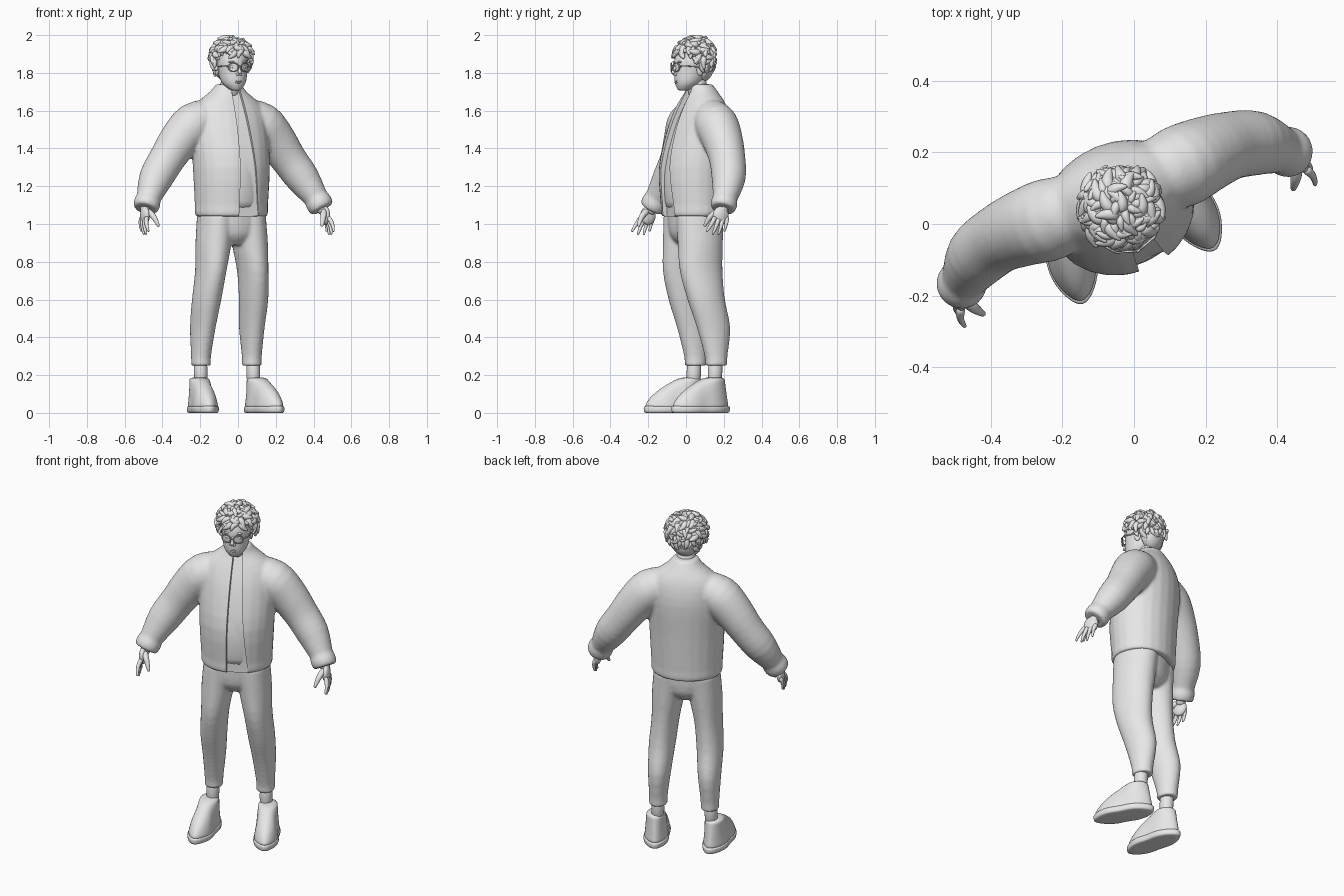
import bpy, bmesh, math, random
from math import cos, sin, pi, tau, sqrt, radians
from mathutils import Vector, Matrix

random.seed(4)
if "Cube" in bpy.data.objects:
    bpy.data.objects.remove(bpy.data.objects["Cube"])

# The figure is symmetric in its own frame, then turned as a whole
POSE = Matrix.Translation((-.035, .04, 0)) @ Matrix.Rotation(radians(22), 4, 'Z')
FOOT = Matrix.Translation((.175, -.03, 0)) @ Matrix.Rotation(radians(8), 4, 'Z')
UP = Vector((0, 0, 1))

grey = bpy.data.materials.new("light_grey")
grey.use_nodes = True
shade = (.8, .8, .8, 1)
grey.diffuse_color = shade
grey.node_tree.nodes["Principled BSDF"].inputs["Base Color"].default_value = shade


def finish(name, bm, mirror=False, subdivide=True, fuse=False, placement=None):
    """Turn a bmesh into a smooth object; fuse melts overlapping parts into one cloth surface."""
    bmesh.ops.recalc_face_normals(bm, faces=bm.faces)
    if placement:
        bm.transform(placement)
    for face in bm.faces:
        face.smooth = True
    mesh = bpy.data.meshes.new(name)
    bm.to_mesh(mesh)
    bm.free()
    mesh.materials.append(grey)
    ob = bpy.data.objects.new(name, mesh)
    bpy.context.collection.objects.link(ob)
    ob.matrix_world = POSE
    if fuse:
        remesh = ob.modifiers.new("Fuse", 'REMESH')
        remesh.mode, remesh.voxel_size, remesh.use_smooth_shade = 'VOXEL', .009, True
        ob.modifiers.new("Soften", 'SMOOTH').iterations = 8
    elif subdivide:
        ob.modifiers.new("Smooth", 'SUBSURF').levels = 1
    if mirror:
        ob.modifiers.new("Mirror", 'MIRROR')
    return ob


def flow(keys, steps=3):
    """Smooth curve through key values of any dimension."""
    keys = [Vector(key) for key in keys]
    padded = [keys[0], *keys, keys[-1]]
    result = []
    for before, start, end, after in zip(padded, padded[1:], padded[2:], padded[3:]):
        leave, arrive, span = (end - before) / 2, (after - start) / 2, end - start
        for i in range(steps):
            t = i / steps
            result.append(start + leave * t + (span * 3 - leave * 2 - arrive) * t ** 2
                          + (leave + arrive - span * 2) * t ** 3)
    return result + [keys[-1]]


def skin(bm, rings):
    """Bridge closed point rings and cap both ends."""
    rows = [[bm.verts.new(point) for point in ring] for ring in rings]
    count = len(rows[0])
    for low, high in zip(rows, rows[1:]):
        for i in range(count):
            j = (i + 1) % count
            bm.faces.new((low[i], low[j], high[j], high[i]))
    bm.faces.new(rows[0])
    bm.faces.new(rows[-1])


def oval(x, y, z, width, depth, sides=24):
    """Horizontal ellipse given by its half width and half depth."""
    turns = [tau * i / sides for i in range(sides)]
    return [Vector((x + width * cos(t), y + depth * sin(t), z)) for t in turns]


def stack(name, ovals, **options):
    bm = bmesh.new()
    skin(bm, [oval(*o) for o in ovals])
    return finish(name, bm, **options)


def tube(bm, path, sides=8):
    """Round tube through (x, y, z, radius) points."""
    points = [Vector(p[:3]) for p in path]
    rings = []
    for i, (point, p) in enumerate(zip(points, path)):
        heading = points[min(i + 1, len(points) - 1)] - points[max(i - 1, 0)]
        turn = heading.to_track_quat('Z', 'Y')
        rings.append([point + turn @ ring_point for ring_point in oval(0, 0, 0, p[3], p[3], sides)])
    skin(bm, rings)


def blob(bm, place, size):
    matrix = Matrix.LocRotScale(Vector(place), None, Vector(size))
    bmesh.ops.create_uvsphere(bm, u_segments=16, v_segments=10, radius=1, matrix=matrix)


def add_other_side(bm):
    """Copy everything so far to the opposite side."""
    copy = bmesh.ops.duplicate(bm, geom=bm.verts[:] + bm.edges[:] + bm.faces[:])
    for element in copy["geom"]:
        if isinstance(element, bmesh.types.BMVert):
            element.co.x *= -1


# Jacket: sleeves with gathered cuffs, body and hem band, fused
wrist, wrist_end = Vector((.478, -.012, 1.14)), Vector((.505, -.037, 1.08))
bm = bmesh.new()
tube(bm, flow([(.08, .05, 1.58, .09), (.19, .05, 1.53, .115), (.27, .055, 1.45, .108), (.35, .052, 1.34, .096),
               (.42, .03, 1.24, .09), (.48, -.015, 1.135, .064)]), 24)
tube(bm, [(*wrist.lerp(wrist_end, i / 5), .058 + .013 * sin(pi * (i + 1) / 7)) for i in range(6)], 24)
add_other_side(bm)
profile = flow([(0, 0, 1.1, .198, .17), (0, 0, 1.3, .208, .18), (0, .03, 1.5, .212, .16),
                (0, .045, 1.62, .19, .125), (0, .045, 1.7, .1, .085), (0, .035, 1.74, .068, .068)])
skin(bm, [oval(*o) for o in profile])
skin(bm, [oval(0, 0, z, .198 - tuck, .17 - tuck) for z, tuck in [(1.04, .004), (1.06, 0), (1.09, 0), (1.12, .012)]])
jacket = finish("jacket", bm, fuse=True)

# Front opening, cut along the chest and widening downward
bm = bmesh.new()
slots = []
for x, y, z, width, depth in [(0, 0, 1, .2, .17), *profile, (0, .035, 1.8, .07, .07)]:
    fall = 1.74 - z
    middle, half, floor = .012 + .035 * fall, .024 + .05 * fall, y - depth + .028
    slots.append([(middle - half, -.4, z), (middle + half, -.4, z), (middle + half, floor, z), (middle - half, floor, z)])
skin(bm, slots)
cutter = finish("opening_cutter", bm, subdivide=False)
cut = jacket.modifiers.new("Opening", 'BOOLEAN')
cut.operation, cut.object = 'DIFFERENCE', cutter
evaluated = jacket.evaluated_get(bpy.context.evaluated_depsgraph_get())
cut_mesh = bpy.data.meshes.new_from_object(evaluated)
jacket.modifiers.clear()
jacket.data = cut_mesh
cut_mesh.set_sharp_from_angle(angle=radians(45))
bpy.data.objects.remove(cutter)

# Shirt inside the opening
inset = .018
stack("shirt", [(x, y, z - inset * 2, width - inset, depth - inset) for x, y, z, width, depth in profile[:-1]])

# Hands: palm, thumb and four fanned fingers
bm = bmesh.new()
tube(bm, [(*wrist, .035), (*wrist_end, .032), (.512, -.045, 1.05, .028)])
blob(bm, (.515, -.052, 1.045), (.023, .045, .05))
for k in range(4):
    knuckle = Vector((.517, .022 * k - .085, 1.04))
    drop = Vector((.01, .012 * k - .055, -.07 - .03 * sin(pi * (k + .5) / 4)))
    bend = Vector((.01, 0, 0))
    tube(bm, [(*(knuckle + drop * t + bend * sin(pi * t)), .0145 * sqrt(1.15 - t)) for t in (0, .3, .6, .9, 1)])
tube(bm, flow([(.505, -.06, 1.07, .019), (.485, -.1, 1.04, .017), (.465, -.128, .985, .008)]))
finish("hands", bm, mirror=True)

# Trousers: legs and seat, fused
bm = bmesh.new()
skin(bm, [oval(*o) for o in flow([
    (.092, 0, 1.05, .09, .13), (.104, -.004, .9, .09, .124), (.12, -.005, .75, .076, .118),
    (.134, .018, .6, .073, .103), (.14, .058, .45, .063, .092), (.145, .07, .3, .051, .062), (.145, .07, .25, .052, .06)])])
add_other_side(bm)
skin(bm, [oval(*o) for o in flow([(0, 0, .89, .05, .08), (0, 0, .95, .15, .125), (0, 0, 1.08, .18, .135)])])
finish("trousers", bm, fuse=True)
stack("ankles", [(.15, .066 - .04 * drop, .3 - drop, .036, .039) for drop in (0, .08, .16)], mirror=True)


# Shoes: flat soles, uppers that recede from toe to ankle, laces
def shoe_outline(z, front, back, width):
    ring = oval(0, (front + back) / 2, z, width, (back - front) / 2)
    for p in ring:  # broaden the ends
        p.x *= 1 + .2 * abs(sin(pi * p.y / .17))
    return ring


bm = bmesh.new()
skin(bm, [shoe_outline(z, inset - .178, .178 - inset, .066 - inset)
          for z, inset in [(0, .012), (0, .003), (.025, 0), (.035, .003), (.037, .012)]])
finish("shoe_soles", bm, mirror=True, placement=FOOT)

bm = bmesh.new()
rise = [i / 8 for i in range(9)]
skin(bm, [shoe_outline(.02 + .17 * t, .2 * t ** 1.8 - .173, .17 - .03 * t, .063 - .02 * t) for t in rise])
finish("shoe_uppers", bm, mirror=True, placement=FOOT)

bm = bmesh.new()
for k in range(4):
    y, z = .025 * k - .075, .118 + .016 * k
    tube(bm, [(x, y + x * x * 9, z - x * x * 15, .005) for x in (-.033, -.015, .015, .033)], 6)
finish("shoe_laces", bm, mirror=True, placement=FOOT)

# Neck and head
stack("neck", [(0, .035, 1.65, .058, .058), (0, .025, 1.71, .052, .052), (0, .01, 1.8, .05, .055)])
stack("head", flow([(0, -.06, 1.706, .022, .025), (0, -.035, 1.745, .062, .068), (0, -.015, 1.81, .077, .09),
                    (0, -.005, 1.88, .081, .098), (0, 0, 1.96, .05, .06)]))

# Nose, lips, eyes, brows and ears
bm = bmesh.new()
tube(bm, flow([(0, -.098, 1.84, .007), (0, -.11, 1.82, .009), (0, -.12, 1.795, .012)]))
for lip in (1.757, 1.749):
    blob(bm, (0, -.097, lip), (.02, .009, .005))
for side in (-1, 1):
    blob(bm, (side * .009, -.108, 1.792), (.008, .009, .007))
    blob(bm, (side * .032, -.09, 1.832), (.014, .009, .009))
    blob(bm, (side * .033, -.094, 1.858), (.022, .009, .006))
    blob(bm, (side * .08, .005, 1.815), (.009, .02, .03))
finish("face_features", bm)

# Round glasses
bm = bmesh.new()
wire = .0035
for side in (-1, 1):
    turns = [tau * i / 24 for i in range(25)]
    tube(bm, [(side * (.034 + .026 * cos(t)), -.113 + .009 * cos(t), 1.83 + .023 * sin(t), wire) for t in turns], 6)
    tube(bm, [(side * .06, -.104, 1.835, wire), (side * .08, -.08, 1.837, wire), (side * .083, .01, 1.83, wire)], 6)
tube(bm, [(x, -.125 + abs(x) / 2, 1.837 - abs(x) / 2, wire) for x in (-.009, 0, .009)], 6)
finish("glasses", bm, subdivide=False)

# Curly hair: a cap under many tapered locks, spread in a spiral
bm = bmesh.new()
crown = Vector((0, .006, 1.88))
blob(bm, crown + Vector((0, .008, .012)), (.1, .102, .094))
blob(bm, (0, .045, 1.83), (.08, .065, .08))
golden_angle = pi * (3 - sqrt(5))
lock_count = 250
for i in range(lock_count):
    height = 1 - 1.9 * (i + .5) / lock_count
    reach = sqrt(1 - height ** 2)
    out = Vector((reach * cos(i * golden_angle), reach * sin(i * golden_angle), height))
    # Hairline: high at the front, low at the back
    if height < .2 - 1.15 * min(1, max(0, out.y + .6)):
        continue
    around = out.cross(UP).normalized()
    down = around.cross(out).normalized() * -1
    swing = random.uniform(-1.3, 1.3)
    along = down * cos(swing) + around * sin(swing)
    curl = along.cross(out) * random.choice((-1, 1))
    size = random.uniform(.7, 1.3)
    lift = random.uniform(.01, .028)
    lock = []
    for t in (0, .25, .5, .75, 1):
        point = crown + out * (.094 + lift * sqrt(t)) + (along * (.044 * t - .015) + curl * .03 * t * t) * size
        point.z = min(point.z, 1.99)
        lock.append((*point, .018 * size * sin(pi * (.25 + .7 * t))))
    tube(bm, lock, 6)
finish("curly_hair", bm)
